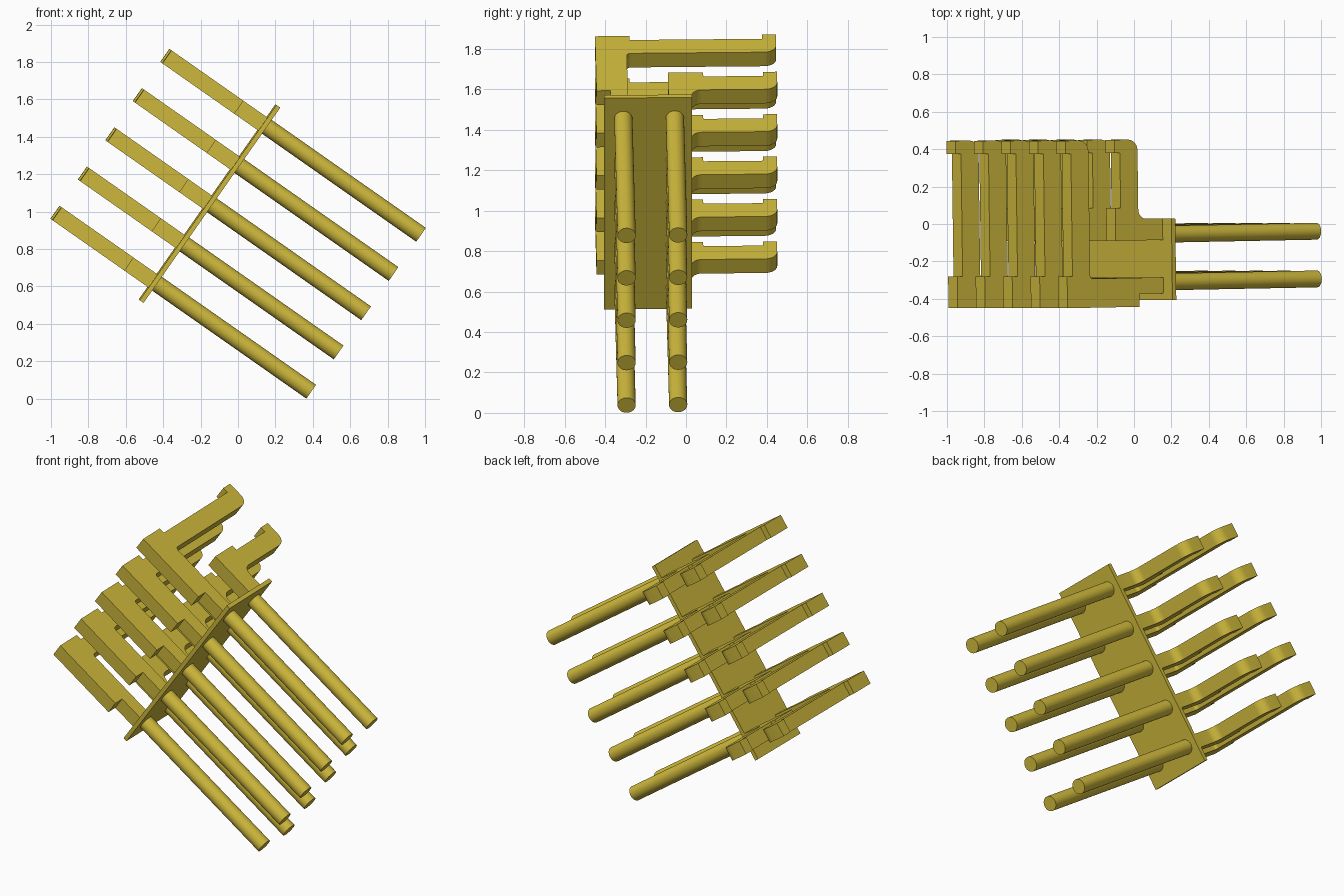
import bpy, bmesh, math
from mathutils import Matrix, Vector

cube = bpy.data.objects.get("Cube")
if cube:
    bpy.data.objects.remove(cube, do_unlink=True)

GOLD = (0.62, 0.48, 0.045, 1)
gold = bpy.data.materials.new("gold")
gold.use_nodes = True
gold.diffuse_color = GOLD
gold.node_tree.nodes["Principled BSDF"].inputs["Base Color"].default_value = GOLD

# Local frame: x along the pins, y across, z along the strip
FRAME = (Matrix.Translation((-0.155, 0, 1.045))
         @ Matrix.Rotation(math.radians(35), 4, 'Y')
         @ Matrix.Rotation(0.016, 4, 'Z'))
ROWS = [(i - 2) * 0.256 for i in range(5)]


def finish(name, bm, smooth=False):
    bmesh.ops.recalc_face_normals(bm, faces=bm.faces)
    mesh = bpy.data.meshes.new(name)
    bm.to_mesh(mesh)
    bm.free()
    mesh.materials.append(gold)
    obj = bpy.data.objects.new(name, mesh)
    bpy.context.collection.objects.link(obj)
    obj.matrix_world = FRAME
    if smooth:
        bpy.ops.object.select_all(action='DESELECT')
        obj.select_set(True)
        bpy.context.view_layer.objects.active = obj
        bpy.ops.object.shade_smooth_by_angle(angle=math.radians(35))
    return obj


def rounded(points, steps=6):
    """Outline whose corners with a third value are rounded by that radius."""
    out = []
    for i, p in enumerate(points):
        c = Vector(p[:2])
        if len(p) == 2:
            out.append(c)
            continue
        a = (Vector(points[i - 1][:2]) - c).normalized() * p[2]
        b = (Vector(points[(i + 1) % len(points)][:2]) - c).normalized() * p[2]
        for k in range(steps + 1):
            t = k / steps * math.pi / 2
            out.append(c + a * (1 - math.sin(t)) + b * (1 - math.cos(t)))
    return out


def plate_from_outline(name, outline, z, thick):
    bm = bmesh.new()
    face = bm.faces.new([bm.verts.new((p.x, p.y, z - thick / 2)) for p in outline])
    ext = bmesh.ops.extrude_face_region(bm, geom=[face])
    verts = [g for g in ext["geom"] if isinstance(g, bmesh.types.BMVert)]
    bmesh.ops.translate(bm, vec=(0, 0, thick), verts=verts)
    return finish(name, bm, True)


def pin(name, y, z):
    bm = bmesh.new()
    bmesh.ops.create_cone(bm, cap_ends=True, segments=32, radius1=0.045,
                          radius2=0.045, depth=1.02,
                          matrix=Matrix.Translation((0.51, y, z))
                          @ Matrix.Rotation(math.pi / 2, 4, 'Y'))
    return finish(name, bm, True)


# Carrier plate
bm = bmesh.new()
bmesh.ops.create_cube(bm, size=1, matrix=Matrix.Translation((0, -0.188, 0))
                      @ Matrix.Diagonal((0.025, 0.436, 1.275, 1)))
finish("carrier_plate", bm)

# Outlines of the long and short hooked arms
long_arm = rounded([(0, -0.37), (-0.17, -0.37), (-0.17, -0.44), (-0.64, -0.44),
                    (-0.64, -0.27), (-0.605, -0.27), (-0.605, 0.385),
                    (-0.64, 0.385), (-0.64, 0.455), (-0.49, 0.455, 0.06),
                    (-0.49, -0.285, 0.02), (0, -0.285)])
short_arm = rounded([(0, -0.085), (-0.32, -0.085), (-0.32, 0.09), (-0.285, 0.09),
                     (-0.285, 0.385), (-0.32, 0.385), (-0.32, 0.455),
                     (-0.17, 0.455, 0.06), (-0.17, 0.03, 0.05), (0, 0.03)])

# Five rows of arms and pins
for n, z in enumerate(ROWS, 1):
    plate_from_outline(f"long_arm_{n}", long_arm, z, 0.085)
    plate_from_outline(f"short_arm_{n}", short_arm, z, 0.085)
    pin(f"front_pin_{n}", -0.31, z)
    pin(f"back_pin_{n}", -0.055, z)
